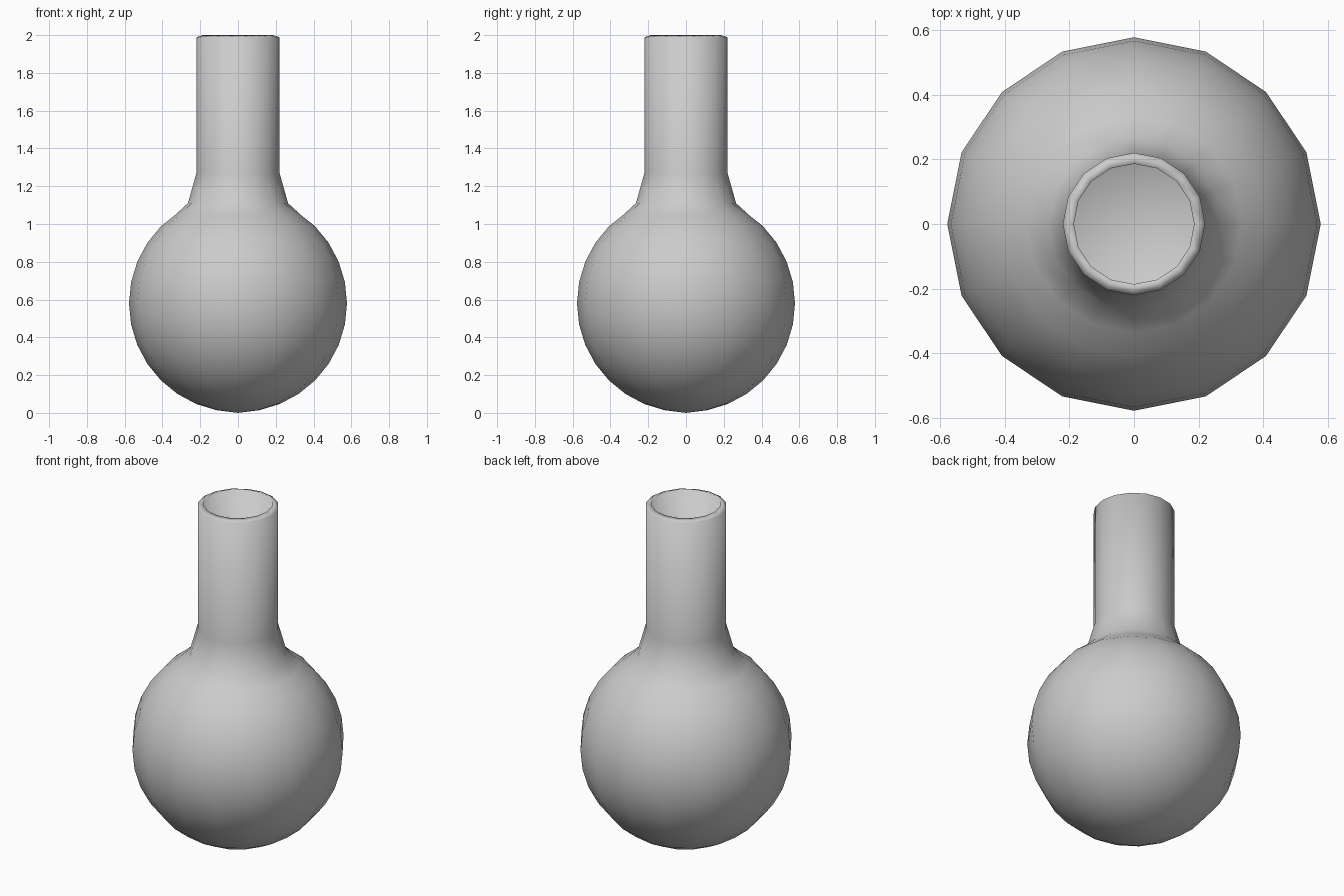
import bpy, bmesh, math

if "Cube" in bpy.data.objects:
    bpy.data.objects.remove(bpy.data.objects["Cube"])

SIDES = 16
R, T = 0.577, 0.035      # bulb radius, glass thickness
CZ = 0.58                # bulb centre height


def arc(radius, start, end):
    """Bulb profile points between two latitudes, in 11.25 degree steps."""
    return [(radius * math.cos(math.radians(11.25 * i)),
             CZ + radius * math.sin(math.radians(11.25 * i)))
            for i in range(start, end + 1)]


def lathe(name, profile):
    """Revolve (radius, z) points about z, closing both poles."""
    bm = bmesh.new()
    rings = []
    for r, z in profile:
        n = SIDES if r > 1e-6 else 1
        rings.append([bm.verts.new((r * math.cos(2 * math.pi * k / SIDES),
                                    r * math.sin(2 * math.pi * k / SIDES), z))
                      for k in range(n)])
    for a, b in zip(rings, rings[1:]):
        for k in range(SIDES):
            j = (k + 1) % SIDES
            if len(a) == 1:
                bm.faces.new((a[0], b[j], b[k]))
            elif len(b) == 1:
                bm.faces.new((a[k], a[j], b[0]))
            else:
                bm.faces.new((a[k], a[j], b[j], b[k]))
    bmesh.ops.recalc_face_normals(bm, faces=bm.faces)
    for f in bm.faces:
        f.smooth = True
    mesh = bpy.data.meshes.new(name)
    bm.to_mesh(mesh)
    bm.free()
    obj = bpy.data.objects.new(name, mesh)
    bpy.context.collection.objects.link(obj)
    return obj


# Outer skin: round bulb, flared shoulder, straight neck
outer = [(0, 0)] + arc(R, -7, 4) + [(0.335, 1.046), (0.265, 1.11), (0.22, 1.27), (0.22, 1.988)]
# Inner skin: sloped rim, neck bore, hollow bulb
inner = [(0.186, 2.0), (0.186, 1.262), (0.235, 1.09), (0.31, 1.02)]
inner += arc(R - T, -7, 4)[::-1] + [(0, T)]

lathe("round_flask", outer + inner)
